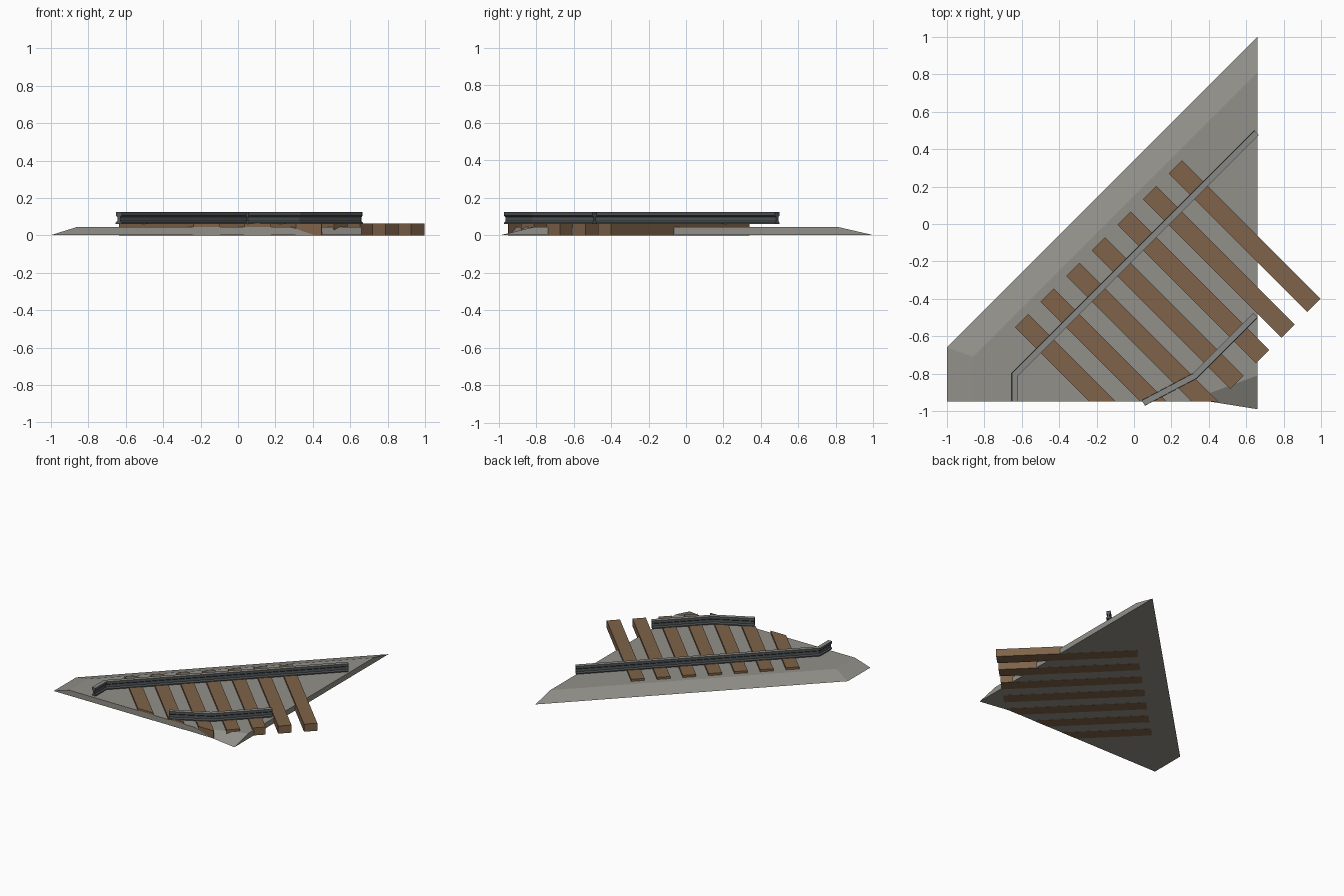
import bpy
import bmesh
from math import radians
from mathutils import Vector, Matrix

if "Cube" in bpy.data.objects:
    bpy.data.objects.remove(bpy.data.objects["Cube"])

FRONT = -0.95  # plane where the track section is cut off


def material(name, rgb):
    mat = bpy.data.materials.new(name)
    mat.use_nodes = True
    mat.diffuse_color = (*rgb, 1)
    mat.node_tree.nodes["Principled BSDF"].inputs["Base Color"].default_value = (*rgb, 1)
    return mat


gravel = material("gravel grey", (0.29, 0.28, 0.25))
wood = material("sleeper brown", (0.21, 0.125, 0.067))
steel_top = material("worn steel", (0.25, 0.25, 0.24))
steel_side = material("dark steel", (0.085, 0.095, 0.1))


def finish(name, bm, *mats):
    bmesh.ops.recalc_face_normals(bm, faces=bm.faces)
    mesh = bpy.data.meshes.new(name)
    for mat in mats:
        mesh.materials.append(mat)
    bm.to_mesh(mesh)
    bm.free()
    obj = bpy.data.objects.new(name, mesh)
    bpy.context.collection.objects.link(obj)
    return obj


def bridge(bm, rings, closed_ends=True):
    """Skin a sequence of equal vertex rings and cap both ends."""
    n = len(rings[0])
    for a, b in zip(rings, rings[1:]):
        for i in range(n):
            j = (i + 1) % n
            bm.faces.new((a[i], a[j], b[j], b[i]))
    bm.faces.new(rings[0])
    bm.faces.new(rings[-1])


# Gravel bed: sloped shoulders, cut straight on the right and front sides
bm = bmesh.new()
foot = [(-1, -0.66), (-1, FRONT), (0.41, FRONT), (0.66, -0.99), (0.66, 1)]
crown = [(-0.86, -0.71), (-0.86, FRONT), (0.28, FRONT), (0.66, -0.81), (0.66, 0.81)]
bridge(bm, [[bm.verts.new((x, y, z)) for x, y in ring]
            for ring, z in ((foot, 0.001), (crown, 0.045))])
finish("gravel_bed", bm, gravel)

# Sleepers: diagonal beams, trimmed at the front plane
for i in range(7):
    bm = bmesh.new()
    centre = Vector((0.591, -0.065, 0.031)) - Vector((0.137, 0.137, 0)) * i
    bmesh.ops.create_cube(bm, size=1, matrix=Matrix.Translation(centre)
                          @ Matrix.Rotation(radians(-45), 4, "Z")
                          @ Matrix.Diagonal((1.046, 0.1, 0.062, 1)))
    cut = bmesh.ops.bisect_plane(bm, geom=bm.verts[:] + bm.edges[:] + bm.faces[:],
                                 plane_co=(0, FRONT, 0), plane_no=(0, -1, 0), clear_outer=True)
    edges = [e for e in cut["geom_cut"] if isinstance(e, bmesh.types.BMEdge)]
    if edges:
        bmesh.ops.contextual_create(bm, geom=edges)
    finish(f"sleeper_{i + 1}", bm, wood)

# Rails: foot, web and head profile swept along a mitred path
HALF = [(0.017, 0.06), (0.017, 0.068), (0.008, 0.076), (0.008, 0.098),
        (0.016, 0.105), (0.016, 0.125)]
PROFILE = HALF + [(-w, z) for w, z in reversed(HALF)]


def rail(name, path):
    points = [Vector(p) for p in path]
    dirs = [(b - a).normalized() for a, b in zip(points, points[1:])]
    bm = bmesh.new()
    rings = []
    for i, p in enumerate(points):
        before, after = dirs[max(i - 1, 0)], dirs[min(i, len(dirs) - 1)]
        along = (before + after).normalized()
        side = Vector((along.y, -along.x)) / along.dot(after)
        rings.append([bm.verts.new((*(p + side * w), z)) for w, z in PROFILE])
    bridge(bm, rings)
    bmesh.ops.recalc_face_normals(bm, faces=bm.faces)
    for face in bm.faces:
        on_top = face.normal.z > 0.9 and face.calc_center_median().z > 0.12
        face.material_index = 0 if on_top else 1
    finish(name, bm, steel_top, steel_side)


rail("long_rail", [(-0.637, FRONT), (-0.637, -0.805), (0.655, 0.487)])
rail("short_rail", [(0.05, -0.957), (0.325, -0.812), (0.65, -0.487)])
